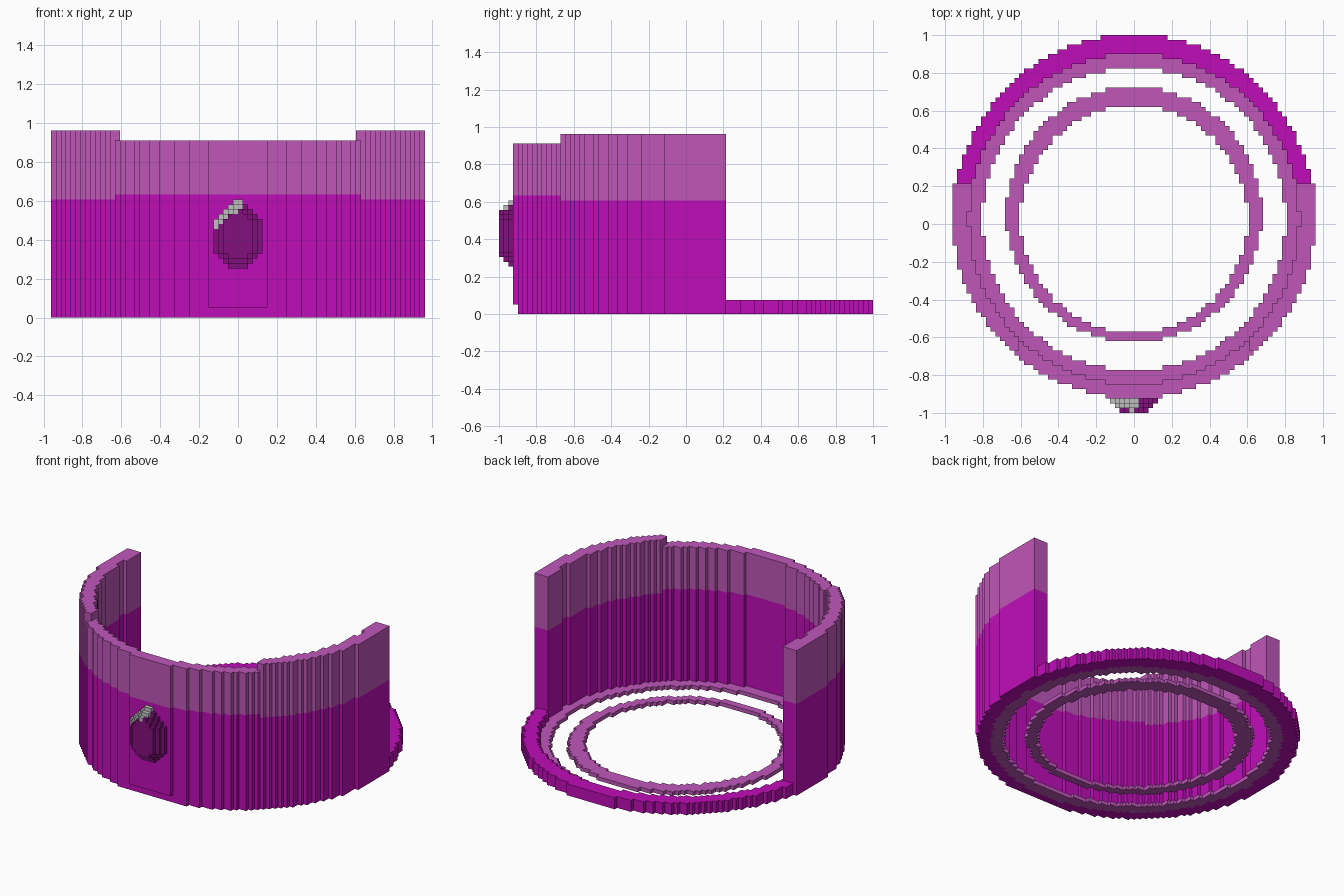
import bpy, bmesh, math
from mathutils import Vector

if "Cube" in bpy.data.objects:
    bpy.data.objects.remove(bpy.data.objects["Cube"])

V = 2 / 79  # size of one block


def material(name, rgb):
    m = bpy.data.materials.new(name)
    m.use_nodes = True
    m.diffuse_color = (*rgb, 1)
    bsdf = next(n for n in m.node_tree.nodes if n.type == 'BSDF_PRINCIPLED')
    bsdf.inputs["Base Color"].default_value = (*rgb, 1)
    return m


MAGENTA = material("magenta", (0.527, 0.004, 0.485))
ORCHID = material("light orchid", (0.52, 0.095, 0.485))
PLUM = material("dark plum", (0.223, 0.005, 0.205))
GREY = material("light grey", (0.527, 0.527, 0.527))

SIDES = [((1, 0), (1, -1), (1, 1)), ((-1, 0), (-1, 1), (-1, -1)),
         ((0, 1), (1, 1), (-1, 1)), ((0, -1), (-1, -1), (1, -1))]


def block_part(name, span, mats, upright=False, shade=None):
    """Columns of blocks; span(a, b) gives (low, high) or None.
    Upright parts are drawn in the x-z plane and extend along y."""
    cells = {}
    for i in range(-40, 40):
        for j in range(-40, 41):
            a, b = i + 0.5, (j + 0.5 if upright else j)
            s = span(a, b)
            if s:
                cells[a, b] = s
    bm = bmesh.new()
    verts = {}

    def vert(a, b, c):
        key = (a, b, c)
        if key not in verts:
            p = (a, c, b) if upright else (a, b, c)
            verts[key] = bm.verts.new(Vector(p) * V)
        return verts[key]

    for (a, b), (lo, hi) in cells.items():
        quads = []
        for c in (lo, hi):
            ring = [(a + u / 2, b + w / 2, c) for u, w in ((-1, -1), (1, -1), (1, 1), (-1, 1))]
            quads.append(ring if c == hi else ring[::-1])
        for (da, db), p, q in SIDES:
            if cells.get((a + da, b + db)) != (lo, hi):
                p0, q0 = [(a + u / 2, b + w / 2) for u, w in (p, q)]
                quads.append([(*p0, lo), (*q0, lo), (*q0, hi), (*p0, hi)])
        for quad in quads:
            f = bm.faces.new([vert(*k) for k in quad])
            f.material_index = shade(a, b) if shade else 0
    bmesh.ops.recalc_face_normals(bm, faces=bm.faces[:])
    me = bpy.data.meshes.new(name)
    bm.to_mesh(me)
    bm.free()
    for m in mats:
        me.materials.append(m)
    ob = bpy.data.objects.new(name, me)
    bpy.context.collection.objects.link(ob)
    return ob


def disc(x, y, cy, r):
    return math.hypot(x, y - cy) <= r


def in_wall(x, y):
    return y < 8.5 and disc(x, y, 1.6, 38.05) and not disc(x, y, 1, 34.55)


def is_low(x, y):
    return abs(x) < 24 or y < -26.5


# Wall: magenta lower band, orchid upper band, lower across the front
def lower_wall(x, y):
    if in_wall(x, y):
        return (2 if y < -35.5 else 0, 25 if is_low(x, y) else 24)


def upper_wall(x, y):
    if in_wall(x, y):
        return (25, 36) if is_low(x, y) else (24, 38)


block_part("lower_wall", lower_wall, [MAGENTA])
block_part("upper_wall", upper_wall, [ORCHID])


# Base rim behind the wall, and the two thin floor rings
def rim(x, y):
    if disc(x, y, 2, 37.6) and not disc(x, y, 1, 34.55) and not in_wall(x, y):
        return (0, 3)


def middle_ring(x, y):
    if disc(x, y, 1, 34.55) and not disc(x, y, 1, 31.65):
        return (0, 1)


def inner_ring(x, y):
    if disc(x, y, 2, 26.7) and not disc(x, y, 1, 23.7):
        return (0, 1)


block_part("base_rim", rim, [MAGENTA])
block_part("middle_floor_ring", middle_ring, [ORCHID])
block_part("inner_floor_ring", inner_ring, [ORCHID])


# Faceted gem on the front, stepping inwards in three layers
def gem(x, z):
    for inset in (2, 1, 0):
        half = min(5 - inset, z - 9.5 - inset + 1, 24.5 - z - inset)
        if abs(x) < half and 10 + inset < z < 24 - inset:
            return (-37.5 - inset, -36.5)


def gem_shade(x, z):
    return 1 if x < 1 and z - 0.8 * x > 21.8 else 0


block_part("front_gem", gem, [PLUM, GREY], upright=True, shade=gem_shade)
